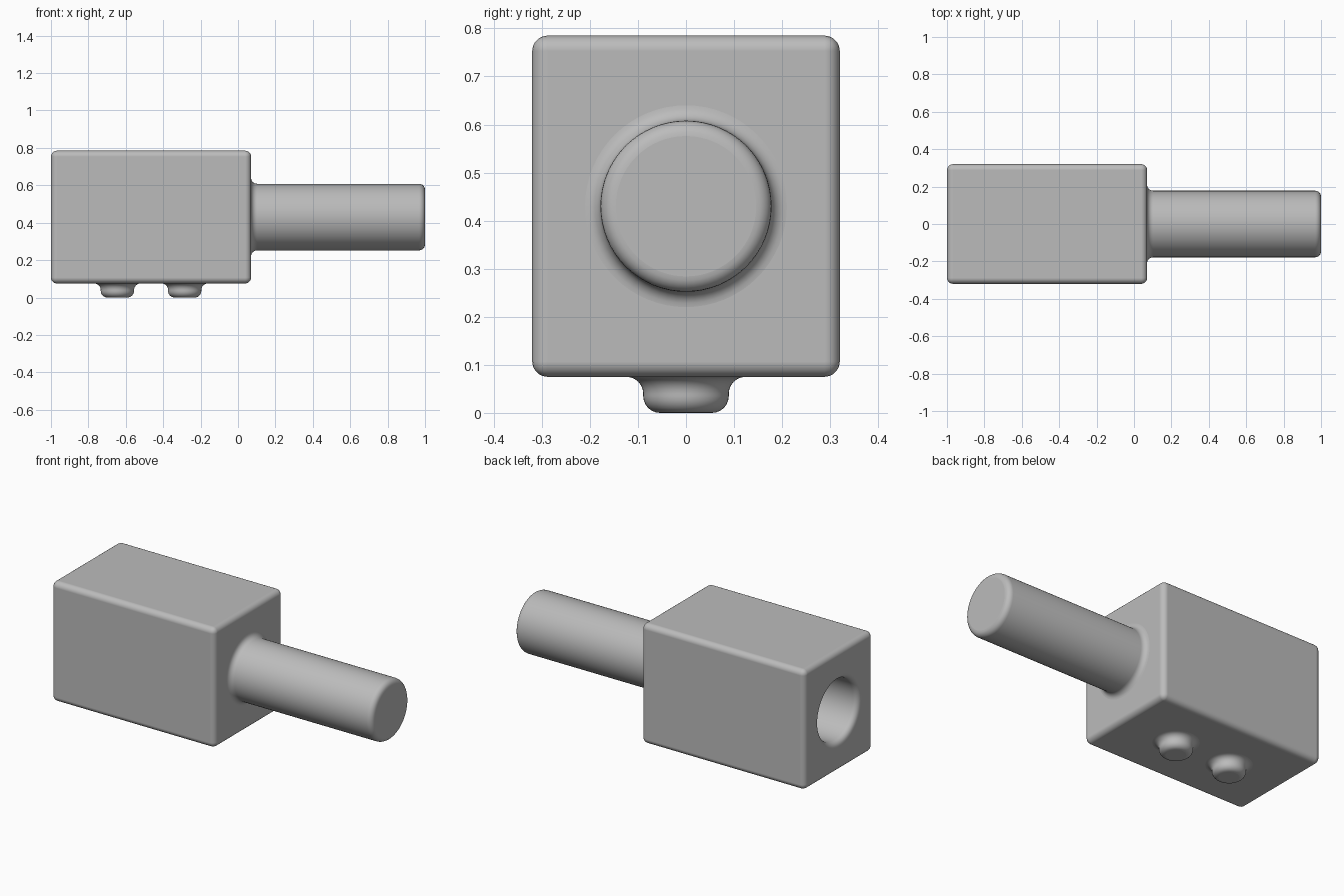
import bpy, math
from mathutils import Matrix

if "Cube" in bpy.data.objects:
    bpy.data.objects.remove(bpy.data.objects["Cube"], do_unlink=True)

grey = bpy.data.materials.new("plain_grey")
grey.use_nodes = True
colour = (0.5, 0.5, 0.5, 1)
grey.diffuse_color = colour
grey.node_tree.nodes["Principled BSDF"].inputs["Base Color"].default_value = colour

AXIS_Z = 0.43   # height of shaft and bore
FILLET = 0.032
STEPS = 6


def arc(cx, cr, radius, start, end):
    """Points of a profile arc as (along axis, distance from axis)."""
    angles = [math.radians(start + (end - start) * i / STEPS) for i in range(STEPS + 1)]
    return [(cx + radius * math.cos(a), cr + radius * math.sin(a)) for a in angles]


def finish(ob):
    ob.data.materials.append(grey)
    bpy.ops.object.select_all(action='DESELECT')
    ob.select_set(True)
    bpy.context.view_layer.objects.active = ob
    bpy.ops.object.shade_smooth_by_angle(angle=math.radians(35))


def lathe(name, profile, matrix, sides=64):
    """Closed solid turned around local x; both ends are flat caps."""
    verts = [(x, r * math.cos(t), r * math.sin(t)) for x, r in profile
             for t in (2 * math.pi * k / sides for k in range(sides))]
    faces = [(i * sides + k, i * sides + (k + 1) % sides,
              (i + 1) * sides + (k + 1) % sides, (i + 1) * sides + k)
             for i in range(len(profile) - 1) for k in range(sides)]
    faces.append(tuple(range(sides)))
    faces.append(tuple(reversed(range(len(verts) - sides, len(verts)))))
    mesh = bpy.data.meshes.new(name)
    mesh.from_pydata(verts, [], [f[::-1] for f in faces])
    mesh.transform(matrix)
    ob = bpy.data.objects.new(name, mesh)
    bpy.context.collection.objects.link(ob)
    finish(ob)
    return ob


def boss_profile(sink, length, radius, f):
    """Rod rising from a wall at 0 with a concave root and rounded tip."""
    return ([(-sink, radius + f)] + arc(f, radius + f, f, 180, 270)
            + arc(length - f, radius - f, f, 90, 0))


# Rounded block body
bpy.ops.mesh.primitive_cube_add(size=1, location=(-0.465, 0, AXIS_Z))
block = bpy.context.object
block.name = "block_body"
block.data.transform(Matrix.Diagonal((1.07, 0.64, 0.71, 1)))
finish(block)
bevel = block.modifiers.new("rounded_edges", 'BEVEL')
bevel.width = FILLET
bevel.segments = 5
bevel.harden_normals = True

# Blind bore with a rounded mouth in the far end
on_axis = Matrix.Translation((-1, 0, AXIS_Z))
bore_profile = ([(-0.1, 0.18 + FILLET)] + arc(FILLET, 0.18 + FILLET, FILLET, 180, 270)
                + [(0.93, 0.18)])
cutter = lathe("bore_cutter", bore_profile, on_axis)
cutter.hide_render = True
cutter.hide_viewport = True
cut = block.modifiers.new("bore", 'BOOLEAN')
cut.operation = 'DIFFERENCE'
cut.solver = 'EXACT'
cut.object = cutter

# Shaft
lathe("shaft", boss_profile(0.01, 0.93, 0.178, FILLET),
      Matrix.Translation((0.07, 0, AXIS_Z)))

# Two set screw heads on the underside
for label, x in (("outer", -0.645), ("inner", -0.285)):
    lathe("screw_head_" + label, boss_profile(0.01, 0.075, 0.089, 0.035),
          Matrix.Translation((x, 0, 0.075)) @ Matrix.Rotation(math.pi / 2, 4, 'Y'), 48)
